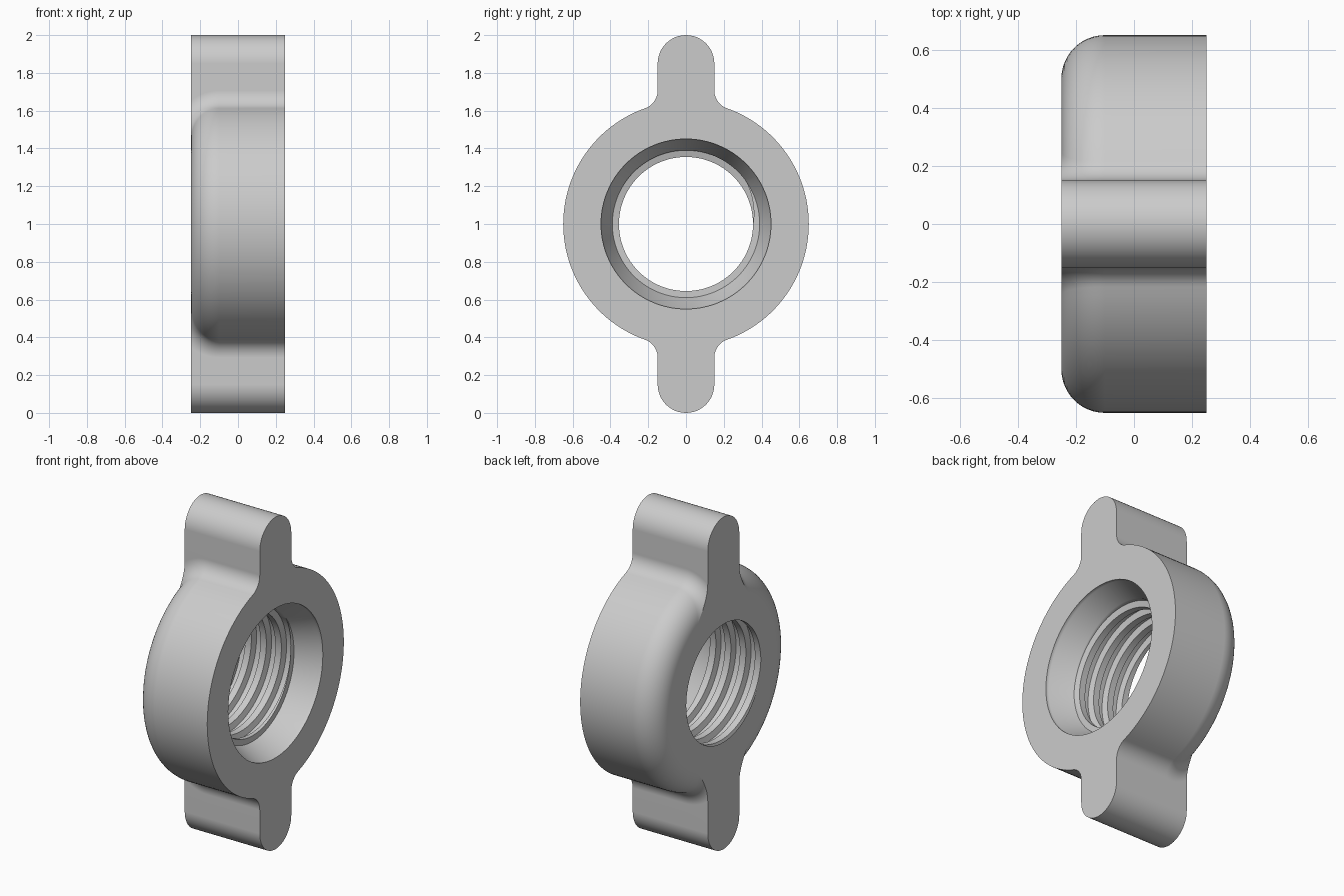
import bpy, bmesh, math
from math import sin, cos, pi, sqrt, asin

if "Cube" in bpy.data.objects:
    bpy.data.objects.remove(bpy.data.objects["Cube"])

HALF = 0.25          # half thickness along x
LUG = 0.15           # lug half width and end radius
ROUND = 0.15         # rounded back edge of the ring
CORE = 0.5           # ring radius inside the rounding
FIL = 0.1            # fillet between lug and ring
CREST, ROOT, PITCH = 0.355, 0.39, 0.1
THREAD_TOP = 0.1     # where the threads meet the countersink
COLS = 96


def ball(s):
    """Centre (x, z) of the fillet ball rolling around the rounded edge."""
    r = CORE + (ROUND + FIL) * cos(s)
    return -0.1 - (ROUND + FIL) * sin(s), sqrt(r * r - (LUG + FIL) ** 2)


def fillet_height(x, y, extra):
    best = 9.0
    for s in [i * pi / 400 for i in range(201)] + extra:
        cx, cz = ball(s)
        if x > -0.1:
            cx = x
        d = FIL ** 2 - (x - cx) ** 2 - (y - LUG - FIL) ** 2
        if d > -1e-9:
            best = min(best, cz - sqrt(max(d, 0)))
        if x > -0.1:
            break
    return best


def outline(x, t):
    """Closed cross-section of ring, fillets and lugs at one x."""
    radius = CORE + ROUND * cos(t)
    y_end = (LUG + FIL) * radius / (CORE + (ROUND + FIL) * cos(t))
    quarter = [(LUG * sin(a * pi / 24), 0.85 + LUG * cos(a * pi / 24)) for a in range(13)]
    own = asin(min(1, max(0, (-0.1 - x) / (ROUND + FIL))))
    for i in range(13):
        y = LUG + (y_end - LUG) * (1 - cos(i * pi / 24))
        quarter.append((y, fillet_height(x, y, [own, t])))
    start = asin(y_end / radius)
    for i in range(25):
        a = start + (pi / 2 - start) * i / 24
        quarter.append((radius * sin(a), radius * cos(a)))
    half = quarter + [(y, -z) for y, z in reversed(quarter)]
    return [(x, y, 1 + z) for y, z in half + [(-y, z) for y, z in reversed(half)]]


def thread_radius(x, angle):
    u = ((x - PITCH * angle / (2 * pi)) / PITCH) % 1
    if u < 0.4:
        return CREST
    if u < 0.5:
        return CREST + (ROOT - CREST) * (u - 0.4) * 10
    if u < 0.9:
        return ROOT
    return ROOT - (ROOT - CREST) * (u - 0.9) * 10


def bore_column(angle):
    """Countersink, threads and back rim at one angle round the hole."""
    pts = [(HALF, 0.45), (0.23, 0.45), (THREAD_TOP, ROOT)]
    for k in range(3, -6, -1):
        for f in (0.9, 0.5, 0.4, 0):
            x = (k + f + angle / (2 * pi)) * PITCH
            x = min(THREAD_TOP, max(-HALF, x))
            pts.append((x, thread_radius(x, angle)))
    pts.append((-HALF, CREST))
    return [(x, r * cos(angle), 1 + r * sin(angle)) for x, r in pts]


def loft(bm, rows, closed):
    grid = [[bm.verts.new(p) for p in row] for row in rows]
    n = len(grid[0])
    for a, b in zip(grid, grid[1:]):
        for i in range(n if closed else n - 1):
            j = (i + 1) % n
            bm.faces.new((a[i], a[j], b[j], b[i]))


bm = bmesh.new()

# Outer skin
angles = [i * pi / 24 for i in range(13)]
loft(bm, [outline(HALF, 0)] + [outline(-0.1 - ROUND * sin(t), t) for t in angles], True)

# Threaded bore
loft(bm, [bore_column(2 * pi * i / COLS) for i in range(COLS + 1)], False)
bmesh.ops.remove_doubles(bm, verts=bm.verts[:], dist=1e-5)

# Flat end faces
for side in (HALF, -HALF):
    rim = [e for e in bm.edges if e.is_boundary
           and all(abs(v.co.x - side) < 1e-4 for v in e.verts)]
    bmesh.ops.triangle_fill(bm, edges=rim, use_beauty=True, normal=(side, 0, 0))
bmesh.ops.recalc_face_normals(bm, faces=bm.faces[:])

mesh = bpy.data.meshes.new("threaded_lug_ring")
bm.to_mesh(mesh)
bm.free()
nut = bpy.data.objects.new("threaded_lug_ring", mesh)
bpy.context.collection.objects.link(nut)

# Plain grey metal
grey = bpy.data.materials.new("plain_grey")
grey.use_nodes = True
grey.diffuse_color = (0.6, 0.6, 0.6, 1)
grey.node_tree.nodes["Principled BSDF"].inputs["Base Color"].default_value = (0.6, 0.6, 0.6, 1)
mesh.materials.append(grey)

# Smooth curves with crisp edges
bpy.ops.object.select_all(action="DESELECT")
nut.select_set(True)
bpy.context.view_layer.objects.active = nut
bpy.ops.object.shade_smooth_by_angle(angle=math.radians(30))
normals = nut.modifiers.new("flat_face_normals", "WEIGHTED_NORMAL")
normals.keep_sharp = True
